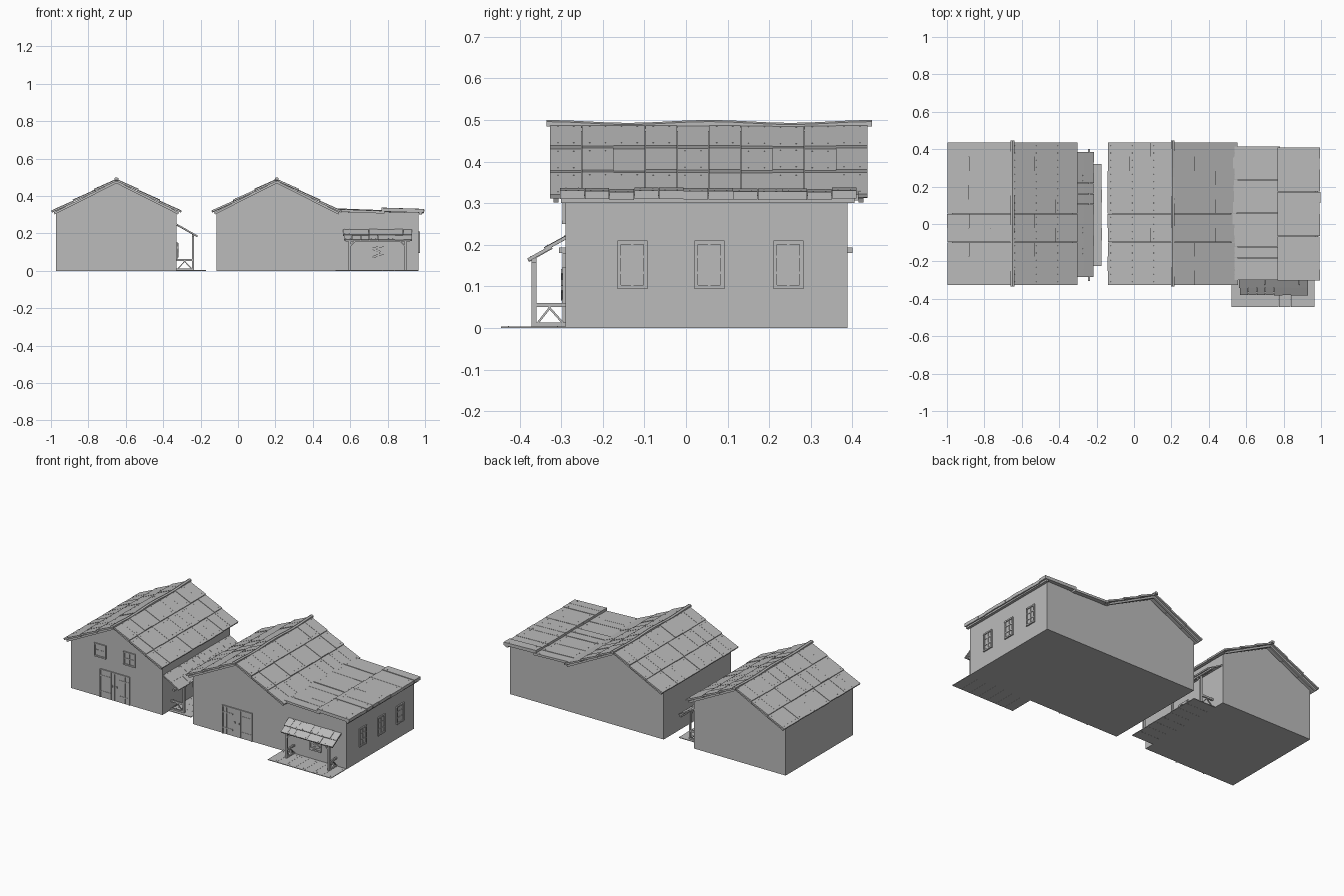
import bpy, bmesh, math, random
from mathutils import Vector

if "Cube" in bpy.data.objects:
    bpy.data.objects.remove(bpy.data.objects["Cube"])

random.seed(4)
grey = bpy.data.materials.new("plain grey")
grey.diffuse_color = (0.5, 0.5, 0.5, 1)
grey.use_nodes = True
grey.node_tree.nodes["Principled BSDF"].inputs["Base Color"].default_value = grey.diffuse_color


def finish(bm, name):
    bmesh.ops.recalc_face_normals(bm, faces=bm.faces)
    me = bpy.data.meshes.new(name)
    bm.to_mesh(me)
    bm.free()
    me.materials.append(grey)
    ob = bpy.data.objects.new(name, me)
    bpy.context.collection.objects.link(ob)
    return ob


def prism(bm, axis, pts, a, b):
    """Extrude a (u, z) profile along x or y from a to b."""
    def put(u, z, t):
        return bm.verts.new((t, u, z) if axis == 'x' else (u, t, z))
    r0 = [put(u, z, a) for u, z in pts]
    r1 = [put(u, z, b) for u, z in pts]
    n = len(pts)
    bm.faces.new(r0)
    bm.faces.new(r1[::-1])
    for i in range(n):
        j = (i + 1) % n
        bm.faces.new((r0[i], r0[j], r1[j], r1[i]))


def box(bm, x0, x1, y0, y1, z0, z1):
    prism(bm, 'y', [(x0, z0), (x1, z0), (x1, z1), (x0, z1)], y0, y1)


def sheet(bm, axis, p, q, thick, a, b):
    """Straight board from p to q (top line), hanging down by thick."""
    p, q = Vector(p), Vector(q)
    d = (q - p).normalized()
    n = Vector((-d.y, d.x))
    if n.y < 0:
        n = -n
    prism(bm, axis, [p, q, q - n * thick, p - n * thick], a, b)


def planks(bm, axis, p, q, thick, a, b, count, jitter=0.002):
    """Row of boards with slightly uneven heights and two nails at each end."""
    p, q = Vector(p), Vector(q)
    w = (b - a) / count
    for i in range(count):
        lift = Vector((0, random.uniform(-jitter, jitter)))
        s, e = a + i * w, a + (i + 1) * w
        stretch = (q - p) * random.uniform(0, 0.02)
        sheet(bm, axis, p + lift, q + lift + stretch, thick, s + 0.0004, e - 0.0004)
        for f in (0.12, 0.88):
            c = p.lerp(q, f) + lift + Vector((0, 0.001))
            d = (q - p).normalized() * 0.0015
            for g in (0.25, 0.75):
                t = s + w * g
                sheet(bm, axis, c - d, c + d, 0.002, t - 0.0015, t + 0.0015)


def plate(bm, side, pos, u0, u1, z0, z1, d):
    """Thin plate on a front wall (y = pos) or a right wall (x = pos)."""
    if side == 'front':
        box(bm, u0, u1, pos - d, pos + 0.002, z0, z1)
    else:
        box(bm, pos - 0.002, pos + d, u0, u1, z0, z1)


def window(name, side, pos, u0, u1, z0, z1, rows, cols=2, f=0.009, boards=False):
    bm = bmesh.new()
    plate(bm, side, pos, u0, u1, z0, z1, 0.002)
    for a, b in ((u0, u0 + f), (u1 - f, u1)):
        plate(bm, side, pos, a, b, z0, z1, 0.007)
    for a, b in ((z0, z0 + f), (z1 - f, z1)):
        plate(bm, side, pos, u0, u1, a, b, 0.008)
    for i in range(1, cols):
        u = u0 + (u1 - u0) * i / cols
        plate(bm, side, pos, u - 0.003, u + 0.003, z0, z1, 0.005)
    for i in range(1, rows):
        z = z0 + (z1 - z0) * i / rows
        plate(bm, side, pos, u0, u1, z - 0.003, z + 0.003, 0.005)
    if boards:  # crooked boards nailed across
        h = z1 - z0
        for k, t in ((0.35, 0.012), (0.6, -0.014), (0.85, 0.01)):
            z = z0 + h * k
            r = (pos - 0.011, pos - 0.004) if side == 'front' else (pos + 0.004, pos + 0.011)
            sheet(bm, 'y' if side == 'front' else 'x', (u0 + 0.008, z - t), (u1 - 0.008, z + t), 0.012, *r)
    finish(bm, name)


def barn_door(name, cx):
    bm = bmesh.new()
    y, w, h = -0.29, 0.105, 0.18
    plate(bm, 'front', y, cx - w, cx + w, 0, h, 0.002)
    for a, b in ((-w, -w + 0.007), (w - 0.007, w)):
        plate(bm, 'front', y, cx + a, cx + b, 0, h, 0.007)
    plate(bm, 'front', y, cx - w, cx + w, h - 0.007, h, 0.007)
    for s in (-1, 1):
        for k in range(4):
            a, b = sorted((cx + s * (0.001 + k * 0.0243), cx + s * (0.0245 + k * 0.0243)))
            plate(bm, 'front', y, a, b, 0.002, h - 0.008, 0.004)
        for z in (0.035, 0.135):
            a, b = sorted((cx + s * 0.03, cx + s * 0.1))
            plate(bm, 'front', y, a, b, z, z + 0.008, 0.006)
        plate(bm, 'front', y, cx + s * 0.015 - 0.003, cx + s * 0.015 + 0.003, 0.085, 0.097, 0.01)
    finish(bm, name)


def barn(name, cx):
    # gabled walls
    bm = bmesh.new()
    prism(bm, 'y', [(cx - 0.322, 0), (cx + 0.322, 0), (cx + 0.322, 0.315),
                    (cx, 0.474), (cx - 0.322, 0.315)], -0.29, 0.388)
    finish(bm, name + " walls")
    # three overlapping rows of planks on each slope
    bm = bmesh.new()
    for s in (-1, 1):
        for i in range(3):
            d0, d1 = i * 0.115, (i + 1) * 0.115 + 0.002
            p = (cx + s * d0, 0.490 - 0.505 * d0)
            q = (cx + s * d1, 0.497 - 0.505 * d1)
            planks(bm, 'y', p, q, 0.01, -0.327, 0.437, 10, 0.0015)
    finish(bm, name + " roof planks")
    # trim boards under the gable edges
    bm = bmesh.new()
    for s in (-1, 1):
        for y in (-0.318, 0.415):
            sheet(bm, 'y', (cx, 0.481), (cx + s * 0.335, 0.481 - 0.505 * 0.335), 0.012, y, y + 0.012)
    finish(bm, name + " gable trim")
    # sagging ridge beam
    bm = bmesh.new()
    rings = []
    for i in range(17):
        y = -0.335 + 0.782 * i / 16
        z = 0.4965 + 0.0035 * math.cos(4 * math.pi * i / 16)
        rings.append([bm.verts.new((cx + x, y, z + h)) for x, h in
                      ((-0.01, -0.016), (0.01, -0.016), (0.01, -0.004), (0, 0), (-0.01, -0.004))])
    for r, t in zip(rings, rings[1:]):
        for j in range(5):
            k = (j + 1) % 5
            bm.faces.new((r[j], r[k], t[k], t[j]))
    bm.faces.new(rings[0])
    bm.faces.new(rings[-1][::-1])
    finish(bm, name + " ridge beam")


# the two barns with their doors
barn("left barn", -0.65)
barn("right barn", 0.207)
barn_door("left barn door", -0.66)
barn_door("right barn door", 0.2)
for i, u in enumerate((-0.805, -0.6)):
    window(f"loft window {i + 1}", 'front', -0.29, u, u + 0.083, 0.25, 0.335, 2)

# low wing on the right
bm = bmesh.new()
box(bm, 0.5, 0.965, -0.29, 0.388, 0, 0.312)
finish(bm, "wing walls")
bm = bmesh.new()
planks(bm, 'y', (0.52, 0.331), (0.78, 0.321), 0.014, -0.3, 0.415, 12, 0.003)
planks(bm, 'y', (0.768, 0.336), (0.992, 0.329), 0.02, -0.303, 0.41, 12, 0.002)
finish(bm, "wing roof planks")
bm = bmesh.new()
box(bm, 0.968, 0.985, -0.3, 0.405, 0.3, 0.318)
finish(bm, "wing eave board")
for i, u in enumerate((-0.165, 0.02, 0.21)):
    window(f"side window {i + 1}", 'right', 0.965, u, u + 0.072, 0.094, 0.21, 3)

# front porch on the wing
window("boarded front window", 'front', -0.29, 0.71, 0.79, 0.06, 0.145, 2, boards=True)
bm = bmesh.new()
planks(bm, 'x', (-0.445, 0.004), (-0.29, 0.004), 0.004, 0.52, 0.965, 7, 0)
finish(bm, "front porch floor")
bm = bmesh.new()
planks(bm, 'x', (-0.285, 0.224), (-0.34, 0.194), 0.008, 0.56, 0.93, 8, 0.001)
planks(bm, 'x', (-0.325, 0.198), (-0.38, 0.167), 0.008, 0.565, 0.93, 8, 0.001)
finish(bm, "front porch roof")
bm = bmesh.new()
box(bm, 0.575, 0.92, -0.371, -0.359, 0.156, 0.168)
for x, s in ((0.597, 1), (0.895, -1)):
    box(bm, x - 0.006, x + 0.006, -0.371, -0.359, 0, 0.16)
    sheet(bm, 'y', (x, 0.135), (x + s * 0.025, 0.16), 0.007, -0.369, -0.361)
    # side rail with braces
    box(bm, x - 0.005, x + 0.005, -0.362, -0.288, 0.05, 0.06)
    box(bm, x - 0.005, x + 0.005, -0.362, -0.288, 0.004, 0.013)
    sheet(bm, 'x', (-0.328, 0.052), (-0.358, 0.014), 0.005, x - 0.003, x + 0.003)
    sheet(bm, 'x', (-0.328, 0.052), (-0.294, 0.014), 0.005, x - 0.003, x + 0.003)
finish(bm, "front porch frame")

# side porch between the barns
window("boarded side window", 'right', -0.328, 0.01, 0.09, 0.065, 0.15, 2, boards=True)
bm = bmesh.new()
planks(bm, 'y', (-0.328, 0.004), (-0.175, 0.004), 0.004, -0.225, 0.32, 8, 0)
finish(bm, "side porch floor")
bm = bmesh.new()
planks(bm, 'y', (-0.33, 0.252), (-0.27, 0.219), 0.008, -0.285, 0.385, 12, 0.001)
planks(bm, 'y', (-0.28, 0.224), (-0.216, 0.188), 0.008, -0.285, 0.385, 12, 0.001)
finish(bm, "side porch roof")
bm = bmesh.new()
box(bm, -0.246, -0.234, -0.305, 0.4, 0.18, 0.193)
for y, s in ((-0.2, 1), (0.05, 0), (0.3, -1)):
    box(bm, -0.246, -0.234, y - 0.006, y + 0.006, 0, 0.185)
    if s:
        sheet(bm, 'x', (y, 0.155), (y + s * 0.028, 0.183), 0.007, -0.244, -0.236)
        box(bm, -0.33, -0.24, y - 0.005, y + 0.005, 0.052, 0.064)
        box(bm, -0.33, -0.24, y - 0.005, y + 0.005, 0.004, 0.013)
        for e in (-0.322, -0.248):
            sheet(bm, 'y', (-0.285, 0.054), (e, 0.014), 0.005, y - 0.003, y + 0.003)
finish(bm, "side porch frame")
